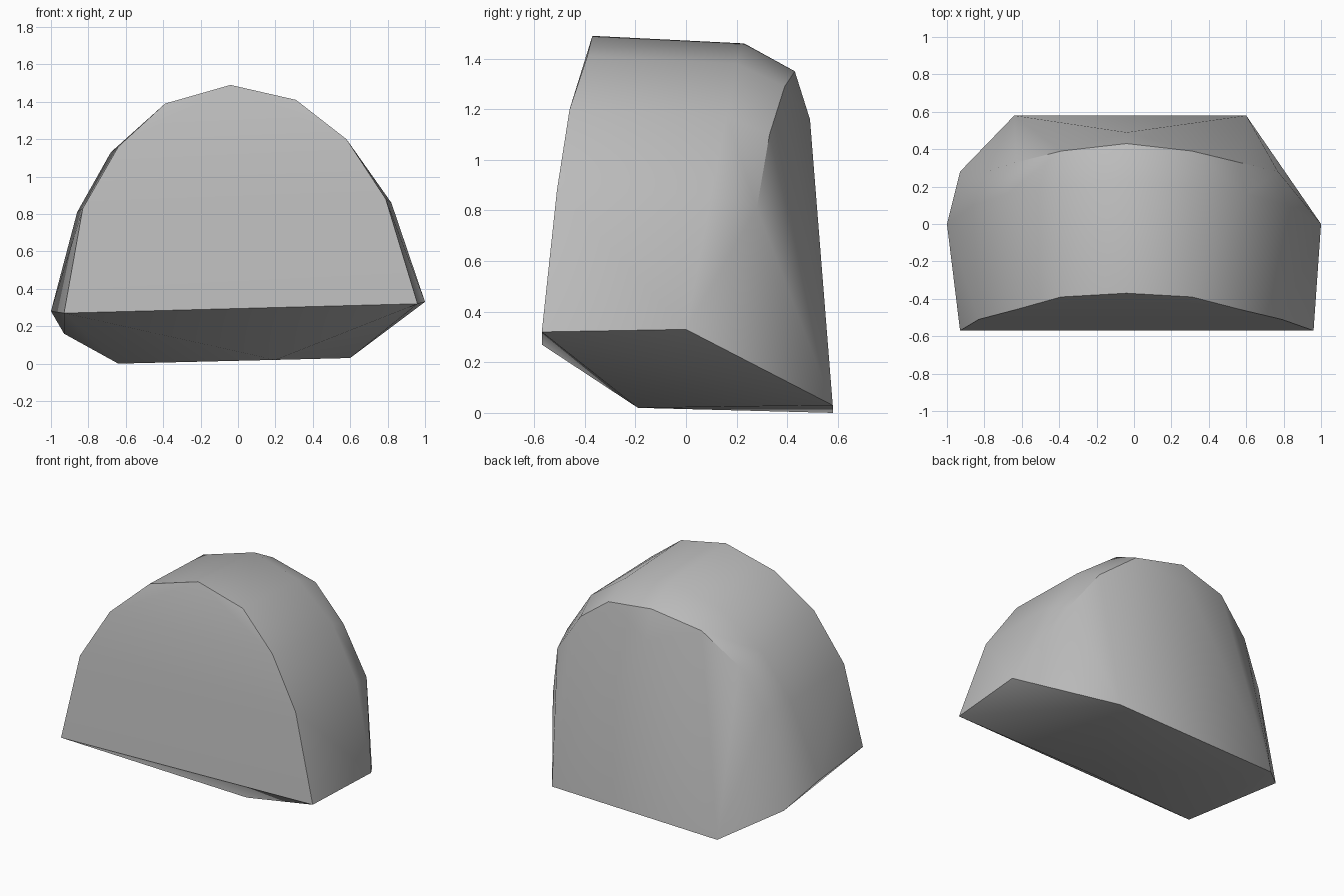
import bpy
import bmesh

cube = bpy.data.objects.get("Cube")
if cube:
    bpy.data.objects.remove(cube, do_unlink=True)

# One plain stone colour
stone = bpy.data.materials.new("stone grey")
stone.use_nodes = True
grey = (0.5, 0.5, 0.5, 1)
stone.diffuse_color = grey
stone.node_tree.nodes["Principled BSDF"].inputs["Base Color"].default_value = grey

# Arched outlines of the boulder, running from the -x foot over the top to the +x foot
front_arch = [(-.93, -.57, .27), (-.83, -.51, .83), (-.64, -.46, 1.16),
              (-.39, -.39, 1.39), (-.04, -.37, 1.49), (.31, -.39, 1.41),
              (.58, -.46, 1.20), (.79, -.51, .88), (.96, -.57, .32)]
middle_arch = [(-1, 0, .28), (-.86, .10, .81), (-.68, .16, 1.13),
               (-.40, .20, 1.36), (-.04, .23, 1.46), (.31, .20, 1.38),
               (.60, .16, 1.17), (.82, .10, .86), (1, 0, .33)]
rear_arch = [(-.93, .28, .16), (-.79, .28, .79), (-.63, .33, 1.08),
             (-.39, .39, 1.28), (-.04, .43, 1.35), (.31, .39, 1.29),
             (.56, .33, 1.10), (.77, .28, .81)]
# Back bulge, two back corners and the low point underneath
base_points = [(-.04, .49, 1.16), (-.64, .58, 0), (.60, .58, .03), (.20, -.19, .02)]

# Wrap a faceted skin around the outlines
bm = bmesh.new()
for point in front_arch + middle_arch + rear_arch + base_points:
    bm.verts.new(point)
bmesh.ops.convex_hull(bm, input=bm.verts[:])
loose = [v for v in bm.verts if not v.link_faces]
bmesh.ops.delete(bm, geom=loose, context='VERTS')
bmesh.ops.recalc_face_normals(bm, faces=bm.faces[:])

mesh = bpy.data.meshes.new("boulder")
bm.to_mesh(mesh)
bm.free()
mesh.materials.append(stone)
boulder = bpy.data.objects.new("boulder", mesh)
bpy.context.collection.objects.link(boulder)

# Soft shading with crisp ridges
bpy.ops.object.select_all(action='DESELECT')
boulder.select_set(True)
bpy.context.view_layer.objects.active = boulder
bpy.ops.object.shade_smooth_by_angle(angle=0.55)
